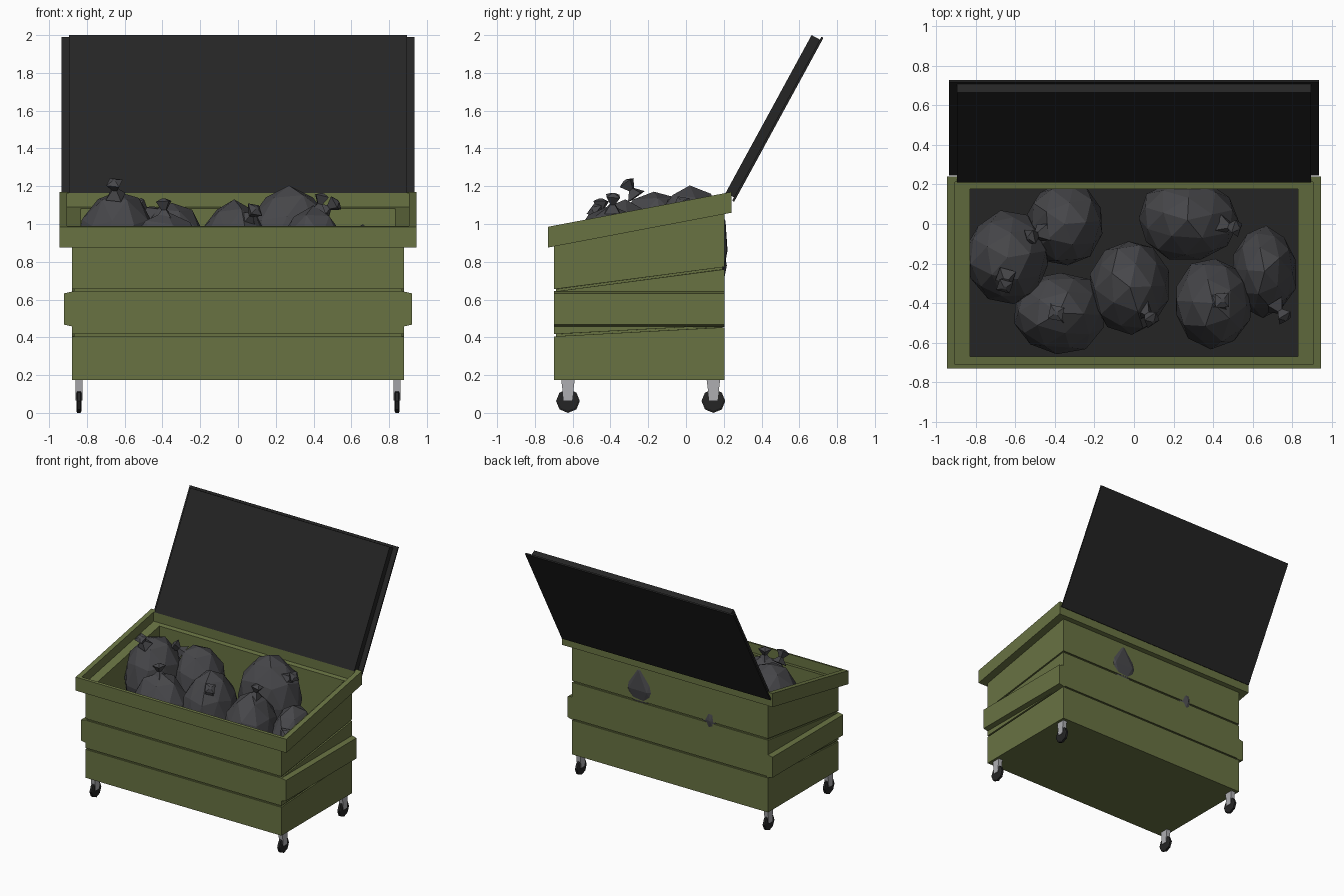
import bpy, bmesh, math, random
from mathutils import Vector, Matrix

if "Cube" in bpy.data.objects:
    bpy.data.objects.remove(bpy.data.objects["Cube"])

random.seed(4)


def material(name, r, g, b):
    m = bpy.data.materials.new(name)
    m.diffuse_color = (r, g, b, 1)
    m.use_nodes = True
    m.node_tree.nodes["Principled BSDF"].inputs["Base Color"].default_value = m.diffuse_color
    return m


GREEN = material("olive green paint", 0.14, 0.17, 0.055)
BLACK = material("black plastic", 0.018, 0.018, 0.018)
BAG = material("dark grey bag", 0.062, 0.062, 0.068)
STEEL = material("light steel", 0.42, 0.42, 0.44)


def finish(name, bm, *mats):
    bmesh.ops.recalc_face_normals(bm, faces=bm.faces)
    me = bpy.data.meshes.new(name)
    bm.to_mesh(me)
    bm.free()
    for m in mats:
        me.materials.append(m)
    ob = bpy.data.objects.new(name, me)
    bpy.context.collection.objects.link(ob)
    return ob


def loft(bm, rings):
    """Skin a list of point rings and cap both ends; returns the last cap."""
    vs = [[bm.verts.new(p) for p in r] for r in rings]
    n = len(vs[0])
    for a, b in zip(vs, vs[1:]):
        for i in range(n):
            bm.faces.new((a[i], a[(i + 1) % n], b[(i + 1) % n], b[i]))
    bm.faces.new(vs[0][::-1])
    return bm.faces.new(vs[-1])


def rect(hx, y0, y1, zf, zb):
    """Rectangle whose height goes from zf in front to zb at the back."""
    return [(-hx, y0, zf), (hx, y0, zf), (hx, y1, zb), (-hx, y1, zb)]


def rim(hx, y0, y1, dz):
    """Rectangle lying in the sloped plane of the rim, dz above or below it."""
    return rect(hx, y0, y1, 1.124 + 0.19 * y0 + dz, 1.124 + 0.19 * y1 + dz)


def box(bm, x0, x1, y0, y1, z0, z1):
    loft(bm, [[(x0, y0, z), (x1, y0, z), (x1, y1, z), (x0, y1, z)] for z in (z0, z1)])


# Bin: one continuous skin with sloped grooves, flared rim, inner ledge and floor
OUT, GROOVE = (0.88, -0.70, 0.205), (0.868, -0.688, 0.193)
rings = [rect(*OUT, 0.175, 0.175)]
for f0, b0, f1, b1 in ((0.405, 0.453, 0.417, 0.465), (0.642, 0.76, 0.655, 0.773)):
    rings += [rect(*OUT, f0, b0), rect(*GROOVE, f0, b0),
              rect(*GROOVE, f1, b1), rect(*OUT, f1, b1)]
rings += [rim(*OUT, -0.11), rim(0.945, -0.73, 0.24, -0.11),
          rim(0.945, -0.73, 0.24, 0), rim(0.905, -0.71, 0.212, 0),
          rim(0.905, -0.71, 0.212, -0.075), rim(0.83, -0.67, 0.178, -0.075),
          rect(0.83, -0.67, 0.178, 0.5, 0.5)]
bm = bmesh.new()
loft(bm, rings).material_index = 1
finish("bin_body", bm, GREEN, BLACK)

# Side lifting bars, slightly tapered outwards
for s, side in ((-1, "left"), (1, "right")):
    bm = bmesh.new()
    loft(bm, [[(s * x, -0.70, z0), (s * x, 0.205, z0), (s * x, 0.205, z1), (s * x, -0.70, z1)]
              for x, z0, z1 in ((0.865, 0.455, 0.645), (0.92, 0.467, 0.633))])
    finish(side + "_lifting_bar", bm, GREEN)

# Open lid: inner box and wider outer plate, tilted about the hinge
bm = bmesh.new()
box(bm, -0.895, 0.895, 0, 0.052, 0, 0.951)
box(bm, -0.935, 0.935, 0.05, 0.062, -0.02, 0.968)
bm.transform(Matrix.Translation((0, 0.21, 1.165)) @ Matrix.Rotation(-math.atan2(0.455, 0.835), 4, 'X'))
finish("open_lid", bm, BLACK)

# Casters: tapered fork and eight-sided wheel
for x in (-0.842, 0.842):
    for y in (-0.625, 0.145):
        bm = bmesh.new()
        loft(bm, [[(x - 0.018, y - h, z), (x + 0.018, y - h, z), (x + 0.018, y + h, z), (x - 0.018, y + h, z)]
                  for h, z in ((0.022, 0.065), (0.036, 0.178))])
        finish("caster_fork", bm, STEEL)
        bm = bmesh.new()
        loft(bm, [[(x + dx, y + r * math.sin(i * math.pi / 4), 0.063 + r * math.cos(i * math.pi / 4))
                   for i in range(8)]
                  for dx, r in ((-0.014, 0.052), (-0.009, 0.063), (0.009, 0.063), (0.014, 0.052))])
        finish("caster_wheel", bm, BLACK)


# Rubbish bags: faceted ellipsoid with a flared, tied knot
def bag(x, y, rx, ry, top, kx, ky, kz, rz=0.34):
    centre = Vector((x, y, top - rz))
    bm = bmesh.new()
    bmesh.ops.create_icosphere(bm, subdivisions=2, radius=1)
    bm.transform(Matrix.Rotation(random.uniform(0, 6), 4, 'Z'))
    for v in bm.verts:
        k = random.uniform(0.96, 1.04)
        v.co = centre + Vector((v.co.x * rx, v.co.y * ry, v.co.z * rz)) * k
    base = Vector((kx, ky, kz))
    d = base - centre
    d = Vector((d.x / rx ** 2, d.y / ry ** 2, d.z / rz ** 2)).normalized()
    place = Matrix.Translation(base) @ d.to_track_quat('Z', 'Y').to_matrix().to_4x4()
    loft(bm, [[place @ Vector((r * math.cos(a), r * math.sin(a), h))
               for a in (0.6, 2.17, 3.74, 5.31)]
              for r, h in ((0.06, -0.03), (0.018, 0.015), (0.05, 0.06), (0.012, 0.075))])
    finish("rubbish_bag", bm, BAG)


for spec in ((-0.64, -0.17, 0.215, 0.235, 1.18, -0.65, -0.28, 1.17),
             (-0.35, 0.00, 0.20, 0.215, 1.12, -0.48, -0.05, 1.07),
             (-0.38, -0.45, 0.24, 0.21, 1.06, -0.39, -0.45, 1.06),
             (0.27, 0.02, 0.255, 0.205, 1.20, 0.47, -0.01, 1.08),
             (-0.02, -0.32, 0.205, 0.24, 1.12, 0.06, -0.45, 1.04),
             (0.40, -0.40, 0.20, 0.23, 1.09, 0.43, -0.39, 1.09),
             (0.66, -0.24, 0.165, 0.23, 0.99, 0.73, -0.43, 0.85)):
    bag(*spec)
